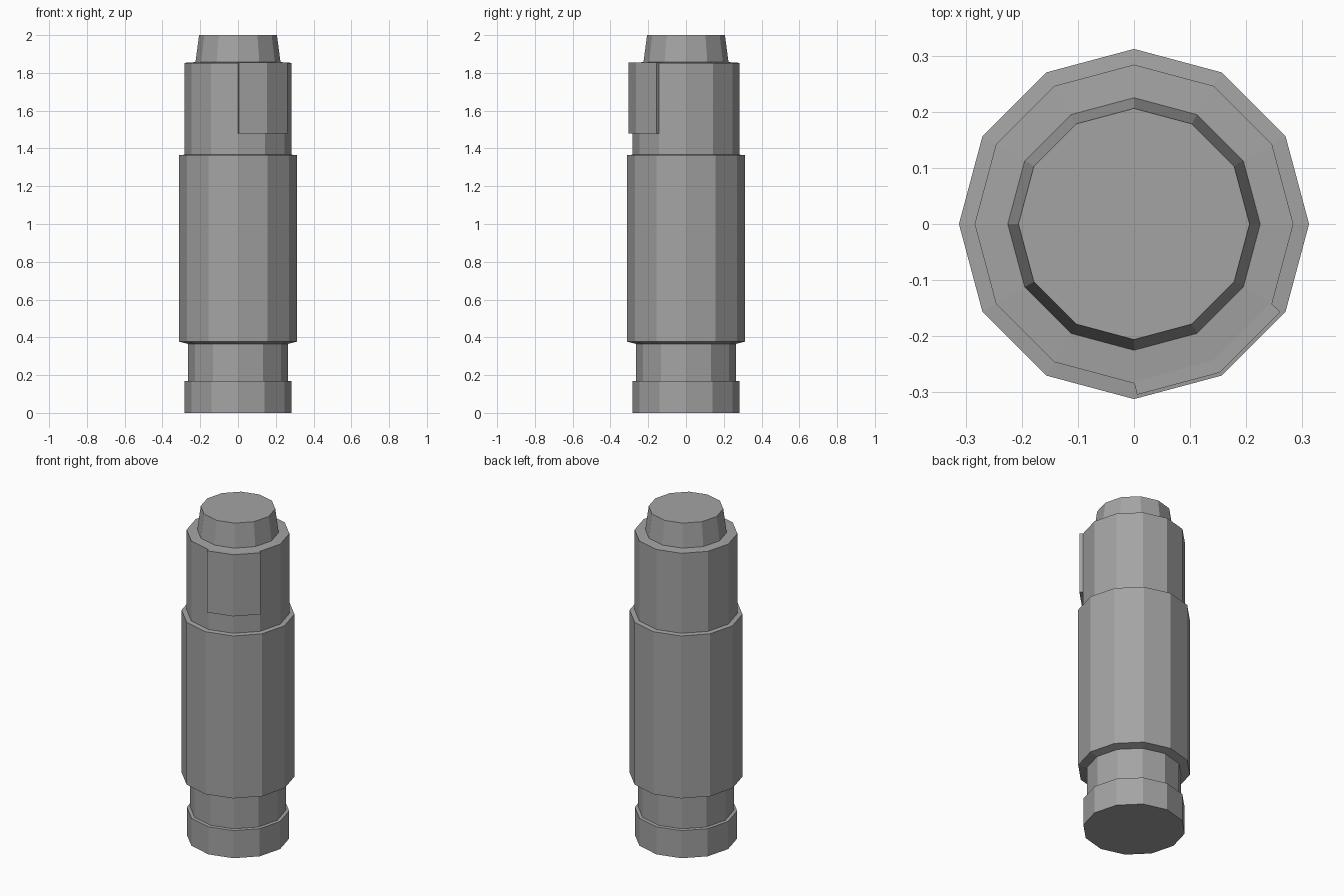
import bpy
import bmesh
from math import cos, sin, radians
from mathutils import Vector

cube = bpy.data.objects.get("Cube")
if cube:
    bpy.data.objects.remove(cube, do_unlink=True)

SIDES = 12

grey = bpy.data.materials.new("mid_grey")
grey.use_nodes = True
colour = (0.37, 0.37, 0.37, 1)
grey.diffuse_color = colour
grey.node_tree.nodes["Principled BSDF"].inputs["Base Color"].default_value = colour


def finish(name, bm):
    bmesh.ops.recalc_face_normals(bm, faces=bm.faces)
    mesh = bpy.data.meshes.new(name)
    bm.to_mesh(mesh)
    bm.free()
    mesh.materials.append(grey)
    obj = bpy.data.objects.new(name, mesh)
    bpy.context.collection.objects.link(obj)
    return obj


def polar(radius, degrees, z=0):
    a = radians(degrees)
    return Vector((radius * cos(a), radius * sin(a), z))


def lathe(name, profile):
    """Twelve-sided turned solid from (radius, height) pairs."""
    bm = bmesh.new()
    rings = [[bm.verts.new(polar(r, 360 * i / SIDES, z)) for i in range(SIDES)]
             for r, z in profile]
    for low, high in zip(rings, rings[1:]):
        for i in range(SIDES):
            j = (i + 1) % SIDES
            bm.faces.new((low[i], low[j], high[j], high[i]))
    bm.faces.new(rings[0])
    bm.faces.new(rings[-1])
    return finish(name, bm)


# Stepped body, from the base collar to the tapered cap
lathe("stepped_body", [
    (0.283, 0), (0.283, 0.168),          # base collar
    (0.264, 0.17), (0.264, 0.365),       # neck
    (0.312, 0.377), (0.312, 1.364),      # main barrel
    (0.284, 1.367), (0.284, 1.853),      # upper barrel
    (0.225, 1.857), (0.206, 2.0),        # cap
])

# Raised plate wrapped over two facets of the upper barrel
inner_r, thick = 0.284, 0.021
angles = (-90, -60, -30)
inner = [polar(inner_r - 0.003, a) for a in angles]
half = cos(radians(180 / SIDES))
outer = [
    polar(inner_r, angles[0]) + polar(thick, -75),
    polar(inner_r + thick / half, angles[1]),
    polar(inner_r, angles[2]) + polar(thick, -45),
]
bm = bmesh.new()
outline = [bm.verts.new(p + Vector((0, 0, 1.48))) for p in inner + outer[::-1]]
base = bm.faces.new(outline)
top = bmesh.ops.extrude_face_region(bm, geom=[base])
bmesh.ops.translate(bm, vec=(0, 0, 0.374),
                    verts=[g for g in top["geom"] if isinstance(g, bmesh.types.BMVert)])
finish("side_plate", bm)
